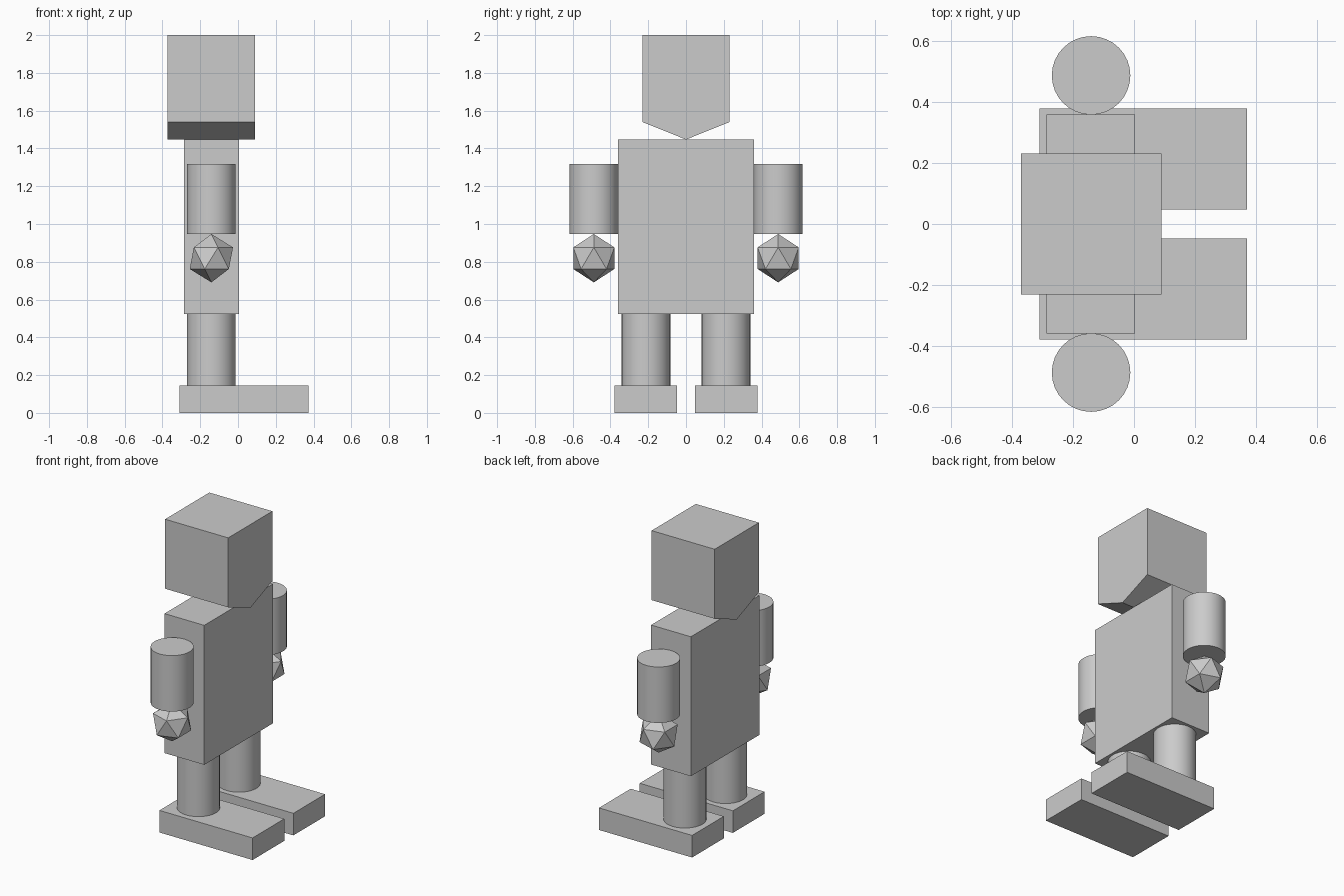
import bpy
import bmesh
import math

default = bpy.data.objects.get("Cube")
if default:
    bpy.data.objects.remove(default, do_unlink=True)

# One plain grey for the whole figure
GREY = (0.6, 0.6, 0.6, 1.0)
grey = bpy.data.materials.new("plain_grey")
grey.use_nodes = True
grey.diffuse_color = GREY
grey.node_tree.nodes["Principled BSDF"].inputs["Base Color"].default_value = GREY

LIMB_X = -0.141
LIMB_RADIUS = 0.129


def finish(name):
    obj = bpy.context.object
    obj.name = name
    obj.data.name = name
    obj.data.materials.append(grey)
    return obj


def box(name, x, y, z):
    """Box from (low, high) ranges along each axis."""
    ranges = (x, y, z)
    bpy.ops.mesh.primitive_cube_add(size=1, location=[(a + b) / 2 for a, b in ranges])
    obj = finish(name)
    obj.scale = [b - a for a, b in ranges]
    bpy.ops.object.transform_apply(location=False, rotation=False, scale=True)
    return obj


def cylinder(name, y, low, high):
    """Upright smooth limb between two heights."""
    bpy.ops.mesh.primitive_cylinder_add(
        vertices=32, radius=LIMB_RADIUS, depth=high - low,
        location=(LIMB_X, y, (low + high) / 2))
    obj = finish(name)
    bpy.ops.object.shade_smooth_by_angle(angle=math.radians(30))
    return obj


# Head: five-sided profile with a pointed chin ridge, extruded along x
profile = [(-0.231, 2.0), (-0.231, 1.54), (0, 1.447), (0.231, 1.54), (0.231, 2.0)]
bm = bmesh.new()
back = bm.faces.new([bm.verts.new((-0.372, y, z)) for y, z in profile])
extruded = bmesh.ops.extrude_face_region(bm, geom=[back])["geom"]
bmesh.ops.translate(
    bm, vec=(0.462, 0, 0),
    verts=[v for v in extruded if isinstance(v, bmesh.types.BMVert)])
# Extruding a lone face keeps the back cap, so only normals need fixing
bmesh.ops.recalc_face_normals(bm, faces=bm.faces)
mesh = bpy.data.meshes.new("head")
bm.to_mesh(mesh)
bm.free()
mesh.materials.append(grey)
bpy.context.collection.objects.link(bpy.data.objects.new("head", mesh))

# Torso
box("torso", (-0.287, 0.004), (-0.359, 0.359), (0.524, 1.447))

# Paired limbs on both sides
for side, s in (("near", -1), ("far", 1)):
    cylinder(f"{side}_arm", s * 0.488, 0.947, 1.317)
    cylinder(f"{side}_leg", s * 0.212, 0.146, 0.524)
    box(f"{side}_foot", (-0.31, 0.372), sorted((s * 0.0475, s * 0.379)), (0, 0.146))
    # Faceted fist
    bpy.ops.mesh.primitive_ico_sphere_add(
        subdivisions=1, radius=0.128, location=(LIMB_X, s * 0.488, 0.819))
    finish(f"{side}_fist")
